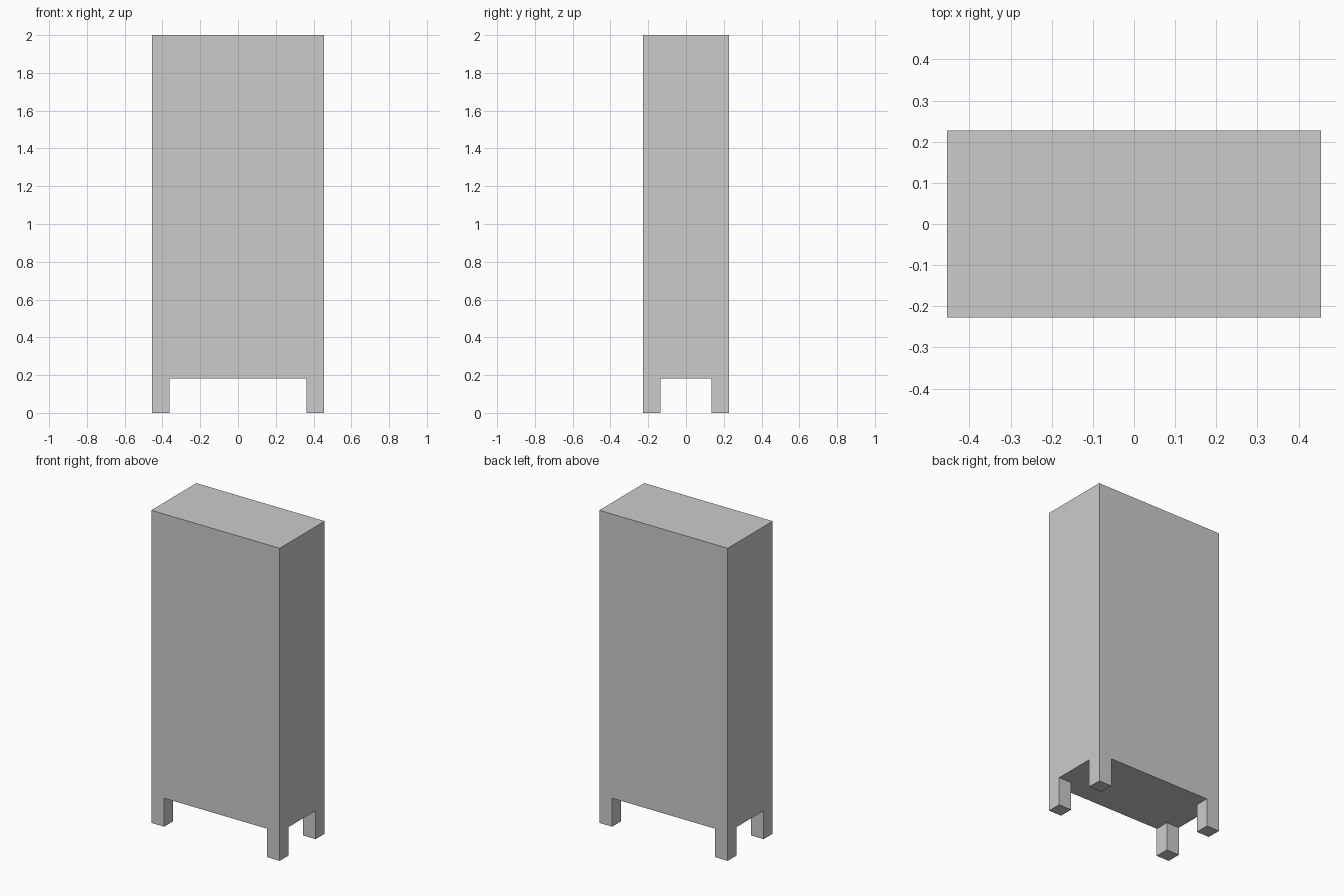
import bpy

if "Cube" in bpy.data.objects:
    bpy.data.objects.remove(bpy.data.objects["Cube"])

WIDTH, DEPTH, HEIGHT = 0.909, 0.4545, 2.0
LEG_W, LEG_H = 0.091, 0.182


def box(name, size, centre):
    bpy.ops.mesh.primitive_cube_add(size=1, location=centre)
    obj = bpy.context.object
    obj.name = name
    obj.scale = size
    bpy.ops.object.transform_apply(location=False, rotation=False, scale=True)
    return obj


# Tall cabinet body
box("cabinet_body", (WIDTH, DEPTH, HEIGHT - LEG_H), (0, 0, (HEIGHT + LEG_H) / 2))

# Four square legs, flush with the body corners
for side, sx in (("left", -1), ("right", 1)):
    for end, sy in (("front", -1), ("back", 1)):
        box(f"{end}_{side}_leg", (LEG_W, LEG_W, LEG_H),
            (sx * (WIDTH - LEG_W) / 2, sy * (DEPTH - LEG_W) / 2, LEG_H / 2))
